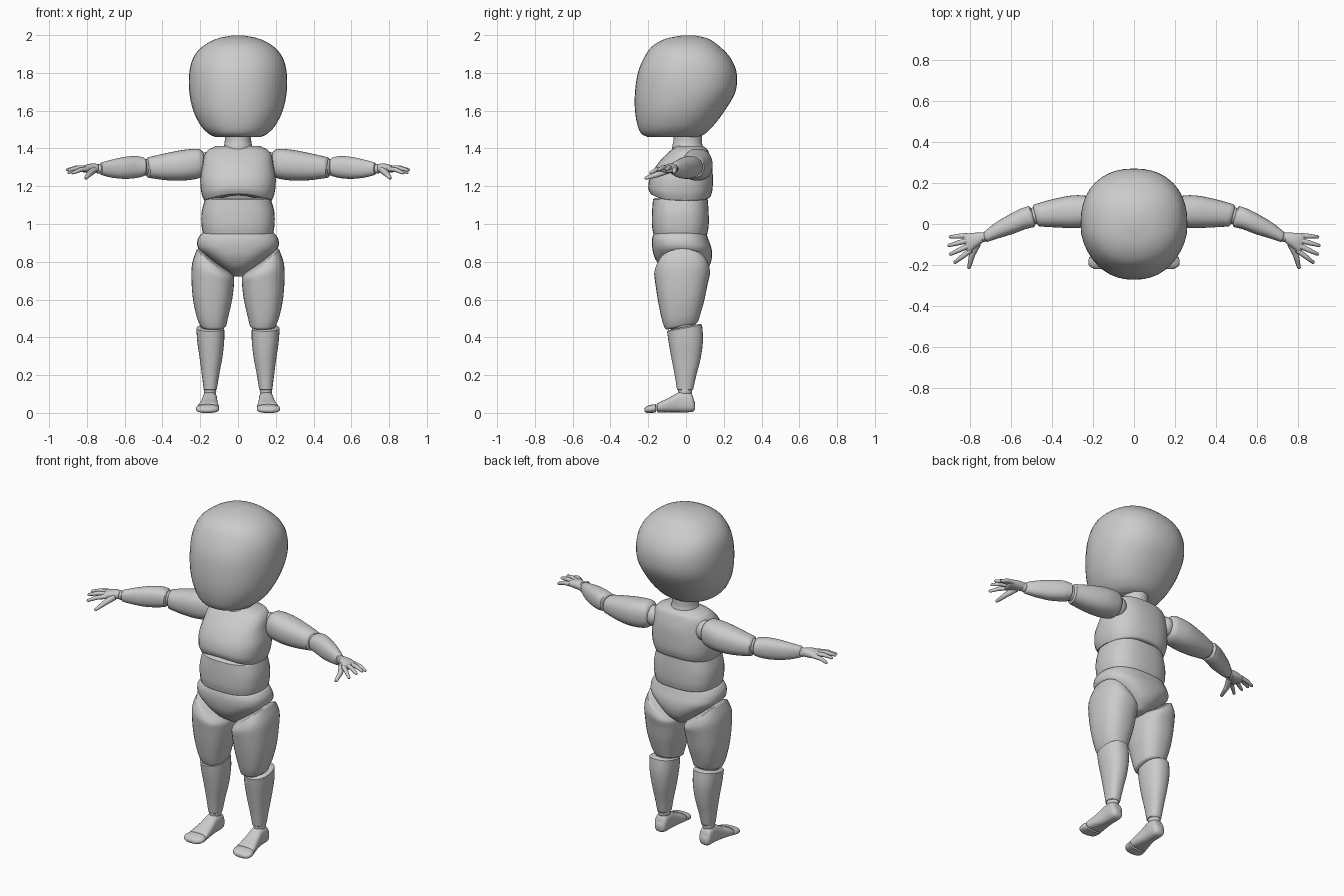
import bpy, bmesh, math
from mathutils import Vector

if "Cube" in bpy.data.objects:
    bpy.data.objects.remove(bpy.data.objects["Cube"])

skin = bpy.data.materials.new("plain grey")
skin.diffuse_color = (0.6, 0.6, 0.6, 1)
skin.use_nodes = True
skin.node_tree.nodes["Principled BSDF"].inputs["Base Color"].default_value = skin.diffuse_color


def finish(name, bm, mirror):
    bmesh.ops.recalc_face_normals(bm, faces=bm.faces)
    me = bpy.data.meshes.new(name)
    bm.to_mesh(me)
    bm.free()
    me.materials.append(skin)
    ob = bpy.data.objects.new(name, me)
    bpy.context.collection.objects.link(ob)
    if mirror:
        ob.modifiers.new("other side", 'MIRROR')
    bpy.ops.object.select_all(action='DESELECT')
    ob.select_set(True)
    bpy.context.view_layer.objects.active = ob
    bpy.ops.object.shade_smooth_by_angle(angle=math.radians(45))
    return ob


def spline(rings, steps):
    """Smoothly fill in rings between the given ones."""
    out = []
    for i in range(len(rings) - 1):
        p = [rings[max(0, min(len(rings) - 1, i + j))] for j in (-1, 0, 1, 2)]
        for s in range(steps):
            t = s / steps
            out.append([0.5 * (2 * b + (c - a) * t + (2 * a - 5 * b + 4 * c - d) * t * t
                               + (3 * b - a - 3 * c + d) * t ** 3) for a, b, c, d in zip(*p)])
    return out + [list(rings[-1])]


def loft(name, axis, rings, power=2.3, warp=None, mirror=False, lip=0.01, sides=32, steps=4):
    """Skin rings (position, a0, a1, b0, b1) along an axis; a and b are the other two axes."""
    rings = spline(rings, steps)
    sgn = 1 if rings[-1][0] > rings[0][0] else -1

    def shrunk(r, d):
        return [r[0] + d, r[1] + lip, r[2] - lip, r[3] + lip, r[4] - lip]
    if lip:
        rings = [shrunk(rings[0], -sgn * lip * .7)] + rings + [shrunk(rings[-1], sgn * lip * .7)]
    lo, hi = rings[0][0], rings[-1][0]
    bm = bmesh.new()

    def place(t, a, b):
        v = {'x': (t, a, b), 'y': (a, t, b), 'z': (a, b, t)}[axis]
        v = Vector(v)
        return bm.verts.new(warp(v, (t - lo) / (hi - lo)) if warp else v)
    loops = []
    for t, a0, a1, b0, b1 in rings:
        loop = []
        for i in range(sides):
            c, s = (f(math.tau * i / sides) for f in (math.cos, math.sin))
            u = math.copysign(abs(c) ** (2 / power), c)
            w = math.copysign(abs(s) ** (2 / power), s)
            loop.append(place(t, (a0 + a1) / 2 + u * (a1 - a0) / 2, (b0 + b1) / 2 + w * (b1 - b0) / 2))
        loops.append(loop)
    for p, q in zip(loops, loops[1:]):
        for i in range(sides):
            j = (i + 1) % sides
            bm.faces.new((p[i], p[j], q[j], q[i]))
    for loop, (t, a0, a1, b0, b1) in ((loops[0], rings[0]), (loops[-1], rings[-1])):
        mid = place(t, (a0 + a1) / 2, (b0 + b1) / 2)
        for i in range(sides):
            bm.faces.new((loop[i], loop[(i + 1) % sides], mid))
    return finish(name, bm, mirror)


def ball(name, at, radii):
    bm = bmesh.new()
    bmesh.ops.create_uvsphere(bm, u_segments=20, v_segments=12, radius=1)
    for v in bm.verts:
        v.co = Vector(c * r for c, r in zip(v.co, radii)) + Vector(at)
    finish(name, bm, True)


def finger(name, points, radii):
    """Tapered tube through a few points with a rounded tip."""
    pts = [Vector(p) for p in points]
    d = (pts[-1] - pts[-2]).normalized()
    pts.append(pts[-1] + d * radii[-1] * .6)
    radii = list(radii) + [radii[-1] * .5]
    bm = bmesh.new()
    loops = []
    for i, (p, r) in enumerate(zip(pts, radii)):
        ax = (pts[min(i + 1, len(pts) - 1)] - pts[max(i - 1, 0)]).normalized()
        u = ax.cross(Vector((0, 0, 1))).normalized()
        w = ax.cross(u)
        loops.append([bm.verts.new(p + (u * math.cos(a) + w * math.sin(a)) * r)
                      for a in (math.tau * k / 10 for k in range(10))])
    for p, q in zip(loops, loops[1:]):
        for i in range(10):
            bm.faces.new((p[i], p[(i + 1) % 10], q[(i + 1) % 10], q[i]))
    bm.faces.new(loops[0])
    bm.faces.new(loops[-1])
    finish(name, bm, True)


# Head: egg-shaped from above, narrower towards the face
def face_taper(v, k):
    v.x *= 1 + 0.35 * min(0, v.y + .05)
    return v


loft("head", 'z', [(1.46, -.12, .12, -.20, .06), (1.477, -.155, .155, -.235, .10),
                   (1.52, -.197, .197, -.256, .145), (1.60, -.237, .237, -.27, .205),
                   (1.70, -.258, .258, -.27, .262), (1.80, -.258, .258, -.255, .268),
                   (1.88, -.237, .237, -.222, .235), (1.94, -.188, .188, -.18, .178),
                   (1.98, -.115, .115, -.11, .12), (1.998, -.03, .03, -.02, .05)],
     power=2.25, warp=face_taper, lip=0, sides=40)
loft("neck", 'z', [(1.37, -.085, .085, -.075, .10), (1.415, -.075, .075, -.072, .088),
                   (1.44, -.07, .07, -.066, .084), (1.50, -.07, .07, -.066, .084)], power=2)


# Torso: chest with an arched lower edge, belly, and a tapering pelvis
def chest_arch(v, k):
    rise = .042 if v.y < 0 else .02
    v.z += rise * max(0, 1 - (v.x / .19) ** 2) * (1 - k) ** 3
    return v


loft("chest", 'z', [(1.122, -.18, .18, -.188, .128), (1.17, -.195, .195, -.20, .14),
                    (1.24, -.2, .2, -.19, .142), (1.31, -.188, .188, -.155, .138),
                    (1.365, -.178, .178, -.108, .125), (1.395, -.155, .155, -.075, .113),
                    (1.405, -.13, .13, -.06, .10)], power=2.5, warp=chest_arch)
loft("belly", 'z', [(.945, -.185, .185, -.172, .112), (.99, -.193, .193, -.18, .12),
                    (1.06, -.193, .193, -.18, .12), (1.13, -.175, .175, -.175, .115)], power=2.6)
loft("waist_joint", 'z', [(.90, -.16, .16, -.14, .09), (1.0, -.16, .16, -.14, .09)])
loft("pelvis", 'z', [(.945, -.198, .198, -.174, .11), (.915, -.215, .215, -.18, .12),
                     (.87, -.21, .21, -.178, .135), (.82, -.155, .155, -.165, .137),
                     (.77, -.09, .09, -.13, .12), (.73, -.04, .04, -.07, .08)], power=2.5)


# Legs
def thigh_cut(v, k):
    v.z -= k ** 3 * (.75 * max(0, .21 - v.x) + 1.6 * (v.y + .02) ** 2)
    v.z += (1 - k) ** 4 * .2 * v.y
    return v


loft("thigh", 'z', [(.468, .062, .20, -.112, .062), (.51, .052, .218, -.128, .075),
                    (.60, .032, .238, -.148, .098), (.70, .022, .246, -.162, .115),
                    (.79, .022, .243, -.168, .128), (.865, .04, .218, -.15, .118)],
     power=2.4, warp=thigh_cut, mirror=True)


def shin_cut(v, k):
    v.z += k ** 4 * .2 * v.y
    return v


loft("shin", 'z', [(.125, .112, .182, -.048, .038), (.20, .10, .191, -.06, .055),
                   (.29, .083, .203, -.077, .078), (.38, .073, .216, -.092, .09),
                   (.45, .073, .22, -.10, .085)], power=2.3, warp=shin_cut, mirror=True)
ball("knee_joint", (.14, -.015, .46), (.058, .068, .05))
ball("ankle_joint", (.148, -.005, .115), (.033, .038, .035))
loft("foot", 'y', [(.043, .122, .178, .012, .065), (.03, .113, .186, .005, .10),
                   (0, .11, .188, .003, .113), (-.04, .11, .19, .003, .108),
                   (-.09, .106, .20, .003, .08), (-.15, .10, .216, .003, .052)],
     power=2.7, mirror=True, lip=.008)
loft("toes", 'y', [(-.162, .10, .219, .002, .046), (-.185, .10, .223, 0, .043),
                   (-.205, .11, .218, 0, .036), (-.216, .13, .20, .004, .028)],
     power=2.6, mirror=True, lip=.005, steps=3)

# Arms
loft("upper_arm", 'x', [(.188, .0, .125, 1.255, 1.385), (.215, -.012, .135, 1.24, 1.398),
                        (.29, -.02, .14, 1.23, 1.392), (.38, -.017, .123, 1.232, 1.375),
                        (.475, -.012, .095, 1.245, 1.353)], mirror=True,
     warp=lambda v, k: Vector((v.x + k ** 2 * .25 * (v.y - .04), v.y, v.z)))
loft("forearm", 'x', [(.50, -.015, .088, 1.253, 1.352), (.54, -.025, .074, 1.243, 1.36),
                      (.60, -.048, .044, 1.239, 1.355), (.67, -.07, .003, 1.246, 1.34),
                      (.725, -.089, -.038, 1.26, 1.325)], mirror=True,
     warp=lambda v, k: Vector((v.x + .25 * (v.y - .04 + .105 * k), v.y, v.z)))
ball("shoulder_joint", (.17, .06, 1.32), (.05, .055, .06))
ball("elbow_joint", (.485, .04, 1.30), (.04, .042, .044))
ball("wrist_joint", (.735, -.064, 1.292), (.026, .024, .026))

# Hands: flat palm, four fingers and a thumb
loft("palm", 'x', [(.742, -.094, -.042, 1.272, 1.318), (.775, -.115, -.043, 1.27, 1.32),
                   (.81, -.137, -.048, 1.272, 1.312), (.825, -.14, -.055, 1.275, 1.305)],
     mirror=True, lip=.006, sides=20, warp=lambda v, k: Vector((v.x + k * .3 * (v.y + .09), v.y, v.z)))
for i, (root, tip) in enumerate([((.815, -.057, 1.292), (.898, -.063, 1.272)),
                                 ((.81, -.08, 1.297), (.905, -.105, 1.287)),
                                 ((.805, -.105, 1.297), (.897, -.148, 1.285)),
                                 ((.795, -.126, 1.292), (.875, -.188, 1.27))]):
    mid = [(a + b) / 2 for a, b in zip(root, tip)]
    mid[2] += .006
    finger("finger_%d" % (i + 1), [root, mid, tip], (.0135, .012, .008))
finger("thumb", [(.765, -.095, 1.285), (.79, -.15, 1.262), (.805, -.213, 1.243)], (.019, .015, .009))
